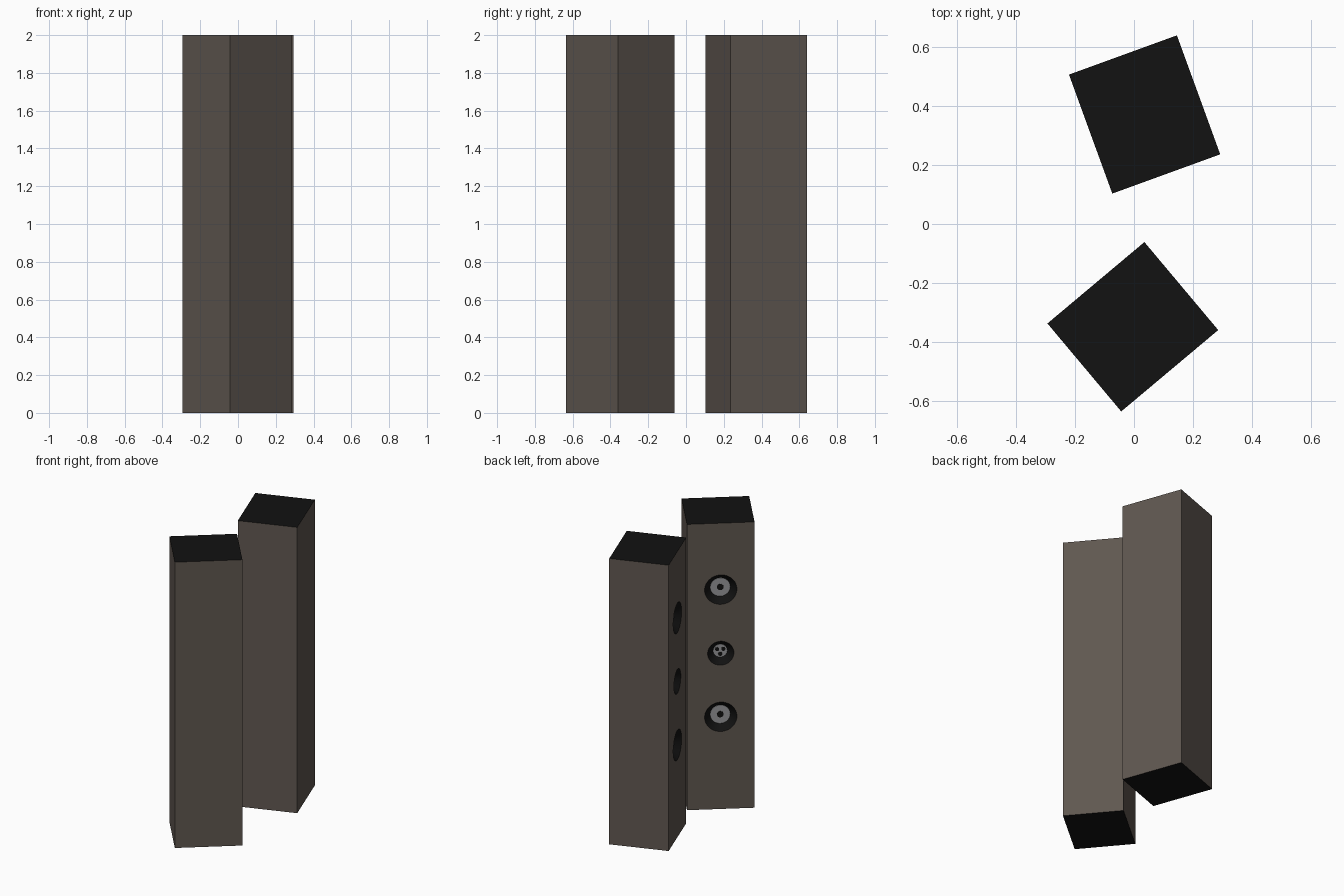
import bpy, bmesh, math
from mathutils import Matrix, Vector

if "Cube" in bpy.data.objects:
    bpy.data.objects.remove(bpy.data.objects["Cube"])

WIDTH, DEPTH, HEIGHT = 0.43, 0.39, 2.0
RECESS = 0.042          # how deep the driver funnels sink into the baffle


def material(name, rgb):
    m = bpy.data.materials.new(name)
    m.diffuse_color = (*rgb, 1)
    m.use_nodes = True
    m.node_tree.nodes["Principled BSDF"].inputs["Base Color"].default_value = m.diffuse_color
    return m


BROWN = material("cabinet_brown", (0.115, 0.095, 0.08))
BLACK = material("black", (0.006, 0.006, 0.006))
GREY = material("cone_grey", (0.32, 0.32, 0.33))

# (height, outer radius, cone radius) of woofers and tweeter
DRIVERS = [(1.535, 0.103, 0.064), (1.09, 0.084, 0.045), (0.645, 0.103, 0.064)]


def make_object(name, bm, mats, world):
    mesh = bpy.data.meshes.new(name)
    bm.normal_update()
    bm.to_mesh(mesh)
    bm.free()
    for m in mats:
        mesh.materials.append(m)
    ob = bpy.data.objects.new(name, mesh)
    ob.matrix_world = world
    bpy.context.collection.objects.link(ob)
    return ob


def add_cone(bm, x, z, inner, r_in, outer, r_out, seg=48):
    """Round section facing local -y, between two depths behind the baffle."""
    y = -DEPTH / 2 + (inner + outer) / 2
    bmesh.ops.create_cone(
        bm, cap_ends=True, segments=seg, radius1=r_in, radius2=r_out,
        depth=inner - outer,
        matrix=Matrix.Translation((x, y, z)) @ Matrix.Rotation(math.pi / 2, 4, 'X'))


def smooth(ob):
    bpy.ops.object.select_all(action='DESELECT')
    ob.select_set(True)
    bpy.context.view_layer.objects.active = ob
    bpy.ops.object.shade_smooth_by_angle(angle=math.radians(30))


def discs(name, specs, mat, world, inner, outer):
    bm = bmesh.new()
    for x, z, r in specs:
        add_cone(bm, x, z, inner, r, outer, r)
    smooth(make_object(name, bm, [mat], world))


def speaker(side, x, y, angle):
    world = Matrix.Translation((x, y, 0)) @ Matrix.Rotation(math.radians(angle), 4, 'Z')

    # cabinet with black top and bottom
    bm = bmesh.new()
    bmesh.ops.create_cube(bm, size=1, matrix=Matrix.Translation((0, 0, HEIGHT / 2))
                          @ Matrix.Diagonal((WIDTH, DEPTH, HEIGHT, 1)))
    bm.normal_update()
    for f in bm.faces:
        f.material_index = 1 if abs(f.normal.z) > 0.5 else 0
    cabinet = make_object(side + "_cabinet", bm, [BROWN, BLACK], world)

    # black funnels cut into the baffle
    bm = bmesh.new()
    for z, r, rc in DRIVERS:
        over = 0.01
        add_cone(bm, 0, z, RECESS, rc, -over, r + (r - rc) * over / RECESS)
    cutter = make_object(side + "_funnel_cutter", bm, [BLACK], world)
    cutter.hide_render = True
    mod = cabinet.modifiers.new("funnels", 'BOOLEAN')
    mod.operation = 'DIFFERENCE'
    mod.solver = 'EXACT'
    mod.material_mode = 'TRANSFER'
    mod.object = cutter
    bpy.context.view_layer.objects.active = cabinet
    bpy.ops.object.modifier_apply(modifier=mod.name)
    bpy.data.objects.remove(cutter)
    smooth(cabinet)

    # grey cones at the funnel floors
    discs(side + "_driver_cones", [(0, z, rc) for z, r, rc in DRIVERS],
          GREY, world, RECESS + 0.001, RECESS - 0.003)

    # dark caps: one per woofer, three on the tweeter
    caps = [(0, z, 0.021) for z, r, rc in (DRIVERS[0], DRIVERS[2])]
    for a in (30, 150, 270):
        a = math.radians(a)
        caps.append((0.023 * math.cos(a), DRIVERS[1][0] + 0.023 * math.sin(a), 0.013))
    discs(side + "_driver_caps", caps, BLACK, world, RECESS, RECESS - 0.006)


speaker("left", 0.036, 0.372, -70)
speaker("right", -0.004, -0.349, -140)
